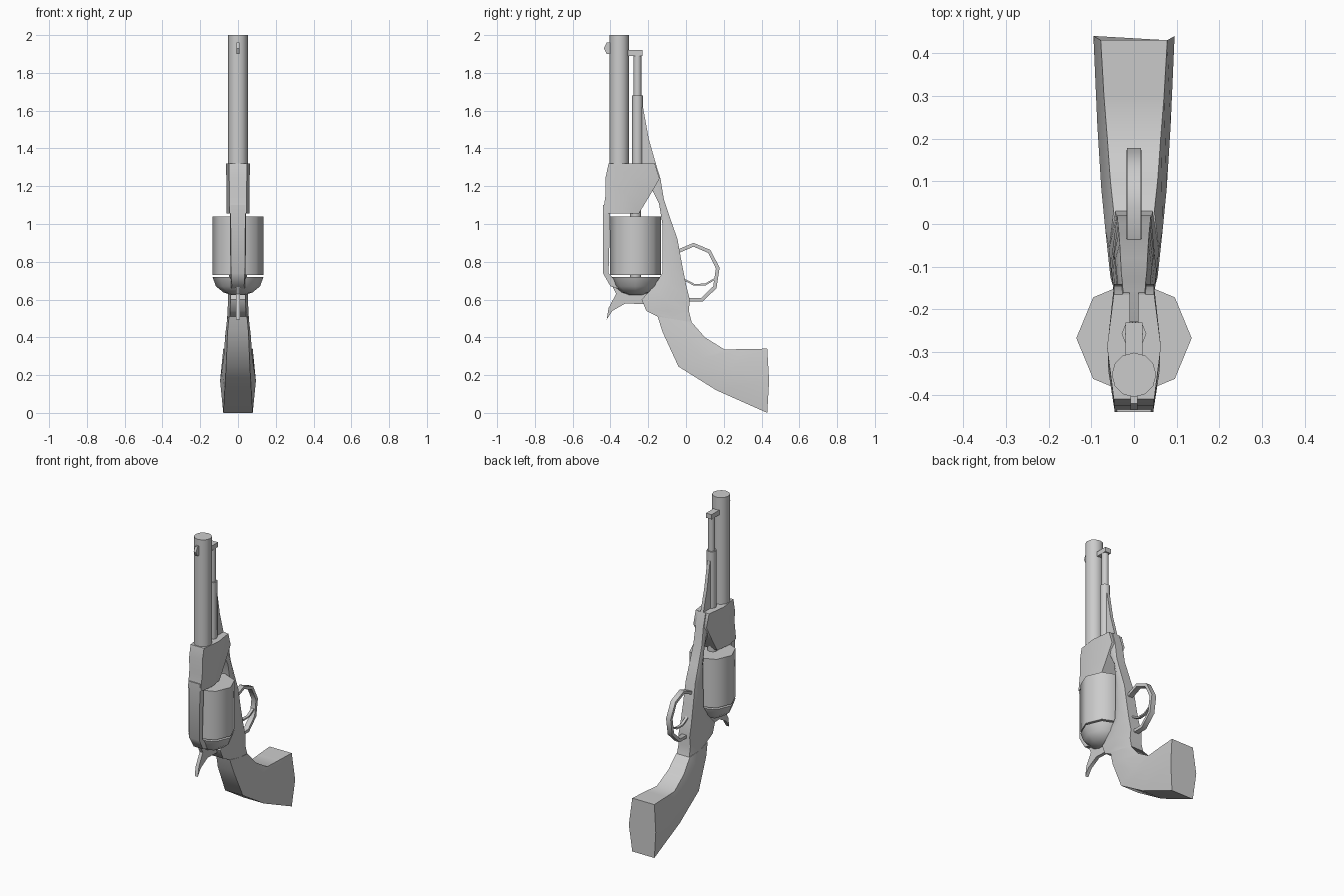
import bpy, bmesh, math

cube = bpy.data.objects.get("Cube")
if cube:
    bpy.data.objects.remove(cube, do_unlink=True)

steel = bpy.data.materials.new("grey")
steel.use_nodes = True
COLOUR = (.6, .6, .6, 1)
steel.diffuse_color = COLOUR
steel.node_tree.nodes["Principled BSDF"].inputs["Base Color"].default_value = COLOUR


def skin(name, rings):
    """Join equal-sized rings of points into a closed, smooth shaded solid."""
    bm = bmesh.new()
    loops = [[bm.verts.new(point) for point in ring] for ring in rings]
    count = len(loops[0])
    for lower, upper in zip(loops, loops[1:]):
        for i in range(count):
            j = (i + 1) % count
            bm.faces.new((lower[i], lower[j], upper[j], upper[i]))
    bm.faces.new(loops[0])
    bm.faces.new(loops[-1])
    bmesh.ops.recalc_face_normals(bm, faces=bm.faces)
    mesh = bpy.data.meshes.new(name)
    bm.to_mesh(mesh)
    bm.free()
    mesh.materials.append(steel)
    obj = bpy.data.objects.new(name, mesh)
    bpy.context.collection.objects.link(obj)
    bpy.ops.object.select_all(action='DESELECT')
    obj.select_set(True)
    bpy.context.view_layer.objects.active = obj
    bpy.ops.object.shade_smooth_by_angle(angle=math.radians(50))


def lathe(name, y, profile, sides=8):
    """Upright turned part from (radius, height) pairs."""
    turns = [math.tau * i / sides for i in range(sides)]
    skin(name, [[(radius * math.cos(t), y + radius * math.sin(t), z) for t in turns]
                for radius, z in profile])


def loft(name, sections, start, end, edge=.75, bow=0):
    """Six-sided sections from front to back points, half width going from start to end."""
    rings = []
    last = len(sections) - 1
    for k, ((front_y, front_z), (back_y, back_z)) in enumerate(sections):
        side = start + (end - start) * k / last
        rim = side * edge
        middle_y = (front_y + back_y) / 2 + (bow if k == last else 0)
        middle_z = (front_z + back_z) / 2
        rings.append([(-rim, front_y, front_z), (rim, front_y, front_z),
                      (side, middle_y, middle_z), (rim, back_y, back_z),
                      (-rim, back_y, back_z), (-side, middle_y, middle_z)])
    skin(name, rings)


def plate(name, outline, half):
    """Flat profile in the side plane, thickened across x."""
    skin(name, [[(x, y, z) for y, z in outline] for x in (-half, half)])


def arc_strip(name, centre, radii, first, final, steps, thick, half):
    """Faceted strip bent along part of an ellipse in the side plane."""
    sections = []
    for i in range(steps + 1):
        turn = math.radians(first + (final - first) * i / steps)
        sections.append([(centre[0] + (radii[0] + grow) * math.cos(turn),
                          centre[1] + (radii[1] + grow) * math.sin(turn))
                         for grow in (0, thick)])
    loft(name, sections, half, half, edge=.9)


# Barrel, sight and the rod beside it
BARREL_Y = -.353
ROD_Y = -.257
DRUM_Y = -.267
lathe("barrel", BARREL_Y, [(.052, 1.3), (.052, 2)], sides=12)
plate("front_sight", [(-.4, 1.9), (-.42, 1.9), (-.435, 1.93), (-.42, 1.96), (-.4, 1.96)], .008)
lathe("rod_sleeve", ROD_Y, [(.029, 1.3), (.029, 1.68)])
lathe("rod", ROD_Y, [(.021, 1.6), (.021, 1.9)])
plate("rod_button", [(-.31, 1.89), (-.23, 1.89), (-.23, 1.92), (-.31, 1.92)], .02)

# Drum with its rounded shield and axle
DRUM_RADIUS = .135
lathe("drum", DRUM_Y, [(DRUM_RADIUS, .73), (DRUM_RADIUS, 1.04)])
lathe("drum_axle", DRUM_Y, [(.03, .7), (.03, 1.1)])
shield_turns = [math.radians(angle) for angle in (0, 30, 55, 75)]
lathe("drum_shield", DRUM_Y,
      [(DRUM_RADIUS * math.cos(t), .72 - .1 * math.sin(t)) for t in shield_turns])

# Frame around the drum
loft("barrel_housing", [((-.41, 1.32), (-.165, 1.32)),
                        ((-.425, 1.25), (-.14, 1.24)),
                        ((-.425, 1.16), (-.195, 1.145)),
                        ((-.44, 1.055), (-.25, 1.055))], .063, .06)
loft("front_strap", [((-.44, 1.1), (-.4, 1.1)),
                     ((-.44, .74), (-.41, .74)),
                     ((-.4, .67), (-.33, .65))], .044, .036, edge=.9)
plate("rod_web", [(-.235, 1.25), (-.235, 1.62), (-.228, 1.62), (-.197, 1.45), (-.14, 1.25)], .01)

# Back rail flowing into the grip
neck = ((-.15, .51), (.03, .48))
NECK_HALF = .058
loft("back_rail", [((-.23, 1.3), (-.16, 1.32)),
                   ((-.2, 1.22), (-.135, 1.24)),
                   ((-.143, 1.11), (-.117, 1.13)),
                   ((-.125, 1), (-.08, 1.02)),
                   ((-.125, .9), (-.045, .92)),
                   ((-.125, .74), (-.02, .78)),
                   ((-.17, .67), (0, .68)),
                   ((-.235, .6), (.02, .6)),
                   ((-.21, .54), (.015, .54)),
                   neck], .034, NECK_HALF)
loft("grip", [neck,
              ((-.125, .43), (.1, .4)),
              ((-.04, .245), (.205, .335)),
              ((.16, .12), (.3, .338)),
              ((.43, 0), (.43, .34))], NECK_HALF, .095, edge=.82, bow=.01)

# Hammer with its curved spur
plate("hammer", [(-.39, .67), (-.37, .63), (-.41, .555), (-.42, .495), (-.39, .54),
                 (-.32, .58), (-.22, .575), (-.2, .65)], .011)

# Guard loop and trigger
arc_strip("trigger_guard", (.04, .74), (.12, .14), 130, -110, steps=6, thick=.02, half=.018)
arc_strip("trigger", (.07, .79), (.11, .11), 170, 315, steps=5, thick=.01, half=.01)
